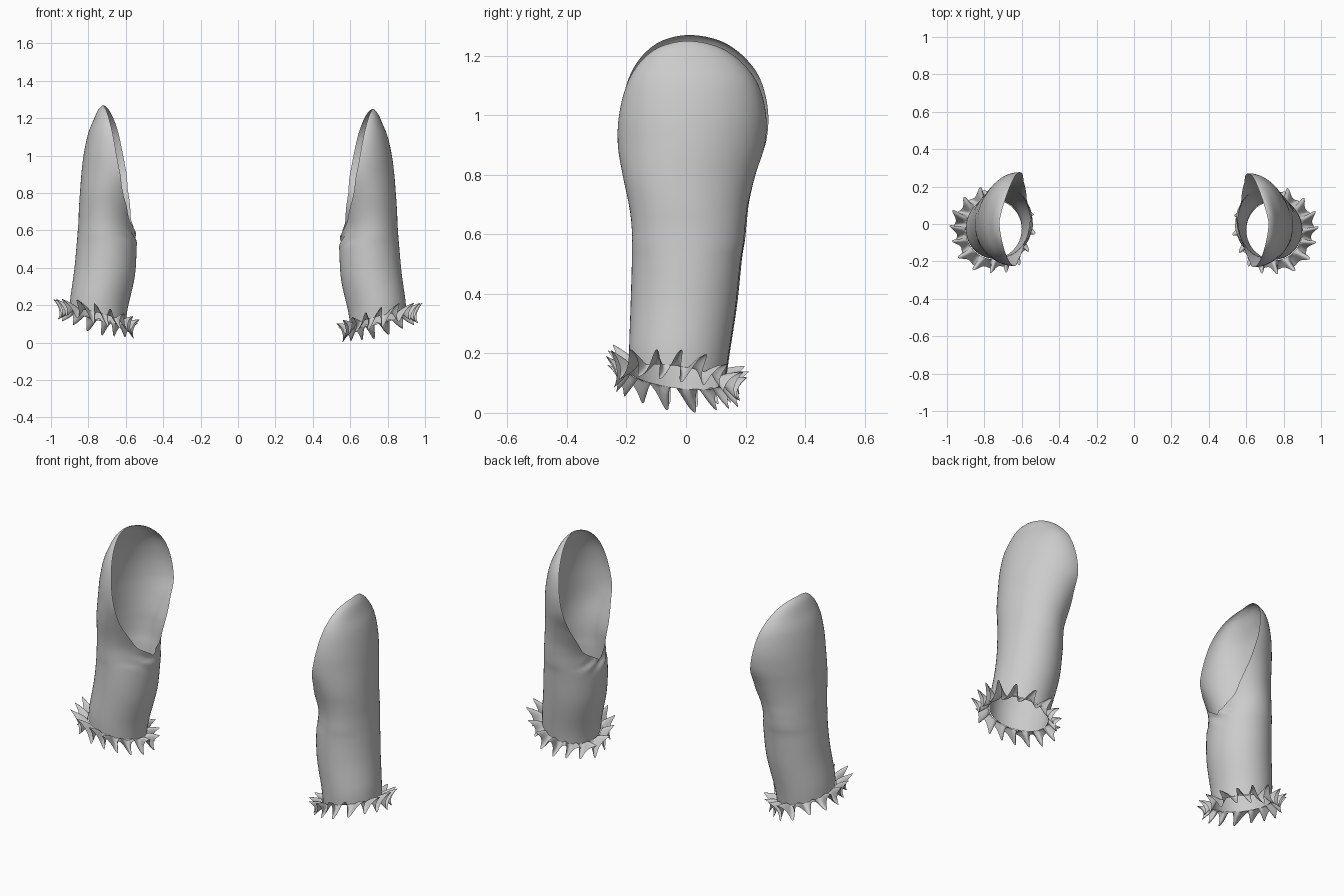
import bpy, bmesh, math

if "Cube" in bpy.data.objects:
    bpy.data.objects.remove(bpy.data.objects["Cube"])

# Sleeve sections: z, centre x, centre y, radius x, radius y, half sweep (degrees, 180 = closed)
ROWS = [
    (0.12, 0.750, -0.030, 0.150, 0.160, 180),
    (0.20, 0.742, -0.025, 0.153, 0.166, 180),
    (0.36, 0.713, -0.010, 0.162, 0.176, 180),
    (0.50, 0.703, 0.000, 0.160, 0.182, 180),
    (0.56, 0.705, 0.005, 0.153, 0.187, 180),
    (0.63, 0.702, 0.008, 0.151, 0.191, 148),
    (0.70, 0.690, 0.008, 0.160, 0.200, 131),
    (0.80, 0.665, 0.010, 0.178, 0.223, 110),
    (0.90, 0.630, 0.018, 0.205, 0.247, 94),
    (1.00, 0.635, 0.022, 0.187, 0.247, 90),
    (1.10, 0.655, 0.022, 0.145, 0.222, 90),
    (1.17, 0.675, 0.017, 0.097, 0.178, 90),
    (1.22, 0.695, 0.012, 0.055, 0.118, 90),
    (1.243, 0.711, 0.008, 0.020, 0.055, 90),
    (1.25, 0.720, 0.005, 0.000, 0.000, 90),
]
STEPS, COLS = 5, 56
FOLDS = 16


def smooth_rows():
    """Catmull-Rom blend of the section table."""
    out = []
    n = len(ROWS)
    for i in range(n - 1):
        a, b, c, d = (ROWS[max(0, min(n - 1, k))] for k in (i - 1, i, i + 1, i + 2))
        for s in range(STEPS):
            t = s / STEPS
            out.append([0.5 * (2 * q + (r - p) * t + (2 * p - 5 * q + 4 * r - w) * t * t
                               + (3 * q - p - 3 * r + w) * t ** 3)
                        for p, q, r, w in zip(a, b, c, d)])
    out.append(list(ROWS[-1]))
    return out


def tilt(x, y):
    """Height offset of the slanted cuff."""
    return 0.25 * (x - 0.75) - 0.13 * (y + 0.03)


def place(p, side):
    """Left sleeve is a mirror that sits a touch higher and further back."""
    x, y, z = p
    return (x, y, z) if side > 0 else (-x, y + 0.006, z + 0.02)


def grid_object(name, rows, side):
    bm = bmesh.new()
    vs = [[bm.verts.new(place(p, side)) for p in row] for row in rows]
    for r0, r1 in zip(vs, vs[1:]):
        for j in range(len(r0) - 1):
            bm.faces.new((r0[j], r0[j + 1], r1[j + 1], r1[j]))
    bmesh.ops.remove_doubles(bm, verts=bm.verts, dist=0.0004)
    bmesh.ops.recalc_face_normals(bm, faces=bm.faces)
    for f in bm.faces:
        f.smooth = True
    me = bpy.data.meshes.new(name)
    bm.to_mesh(me)
    bm.free()
    ob = bpy.data.objects.new(name, me)
    bpy.context.collection.objects.link(ob)
    return ob


def sleeve_rows():
    rows = []
    for z, cx, cy, rx, ry, sweep in smooth_rows():
        m = math.radians(min(sweep, 180))
        fade = max(0.0, 1 - (z - 0.12) / 0.4)
        skew = 0.07 * min(1, max(0, (z - 0.45) / 0.3))
        row = []
        for j in range(COLS + 1):
            a = m * (2 * j / COLS - 1)
            ca, sa = math.cos(a), math.sin(a)
            # small gathered creases under the opening
            g = math.exp(-((z - 0.55) / 0.04) ** 2) * max(0, -ca) ** 8
            k = 0.009 * g * math.sin(90 * z + 9 * sa)
            x, y = cx + (rx + k) * ca, cy + (ry + k) * sa
            x -= skew * (y - cy)
            row.append((x, y, z + fade * tilt(x, y)))
        rows.append(row)
    return rows


def ruffle_rows():
    rows = []
    per, n = 20, 9
    for i in range(n):
        u = i / (n - 1)
        row = []
        for j in range(FOLDS * per + 1):
            t = 2 * math.pi * (j % (FOLDS * per)) / (FOLDS * per)
            w = FOLDS * t + 0.7 * math.sin(3 * t)
            # zigzag folds lean sideways so neighbours overlap
            a = t + 0.085 * u * math.cos(w)
            r = 0.150 + u * (0.057 + 0.010 * math.cos(2 * w) + 0.014 * math.cos(w)
                             + 0.006 * math.sin(5 * t))
            x = 0.757 - 0.007 * (1 - u) + r * math.cos(a)
            y = -0.036 + (r + 0.008) * math.sin(a)
            wave = 0.047 * u ** 0.6 * math.cos(w) * (1 + 0.12 * math.sin(4 * t + 1))
            row.append((x, y, 0.120 - 0.016 * u + tilt(x, y) + wave))
        rows.append(row)
    return rows


# Both sleeves with their cuff ruffles
for side, label in ((1, "right"), (-1, "left")):
    grid_object(label + "_sleeve", sleeve_rows(), side)
    grid_object(label + "_cuff_ruffle", ruffle_rows(), side)
